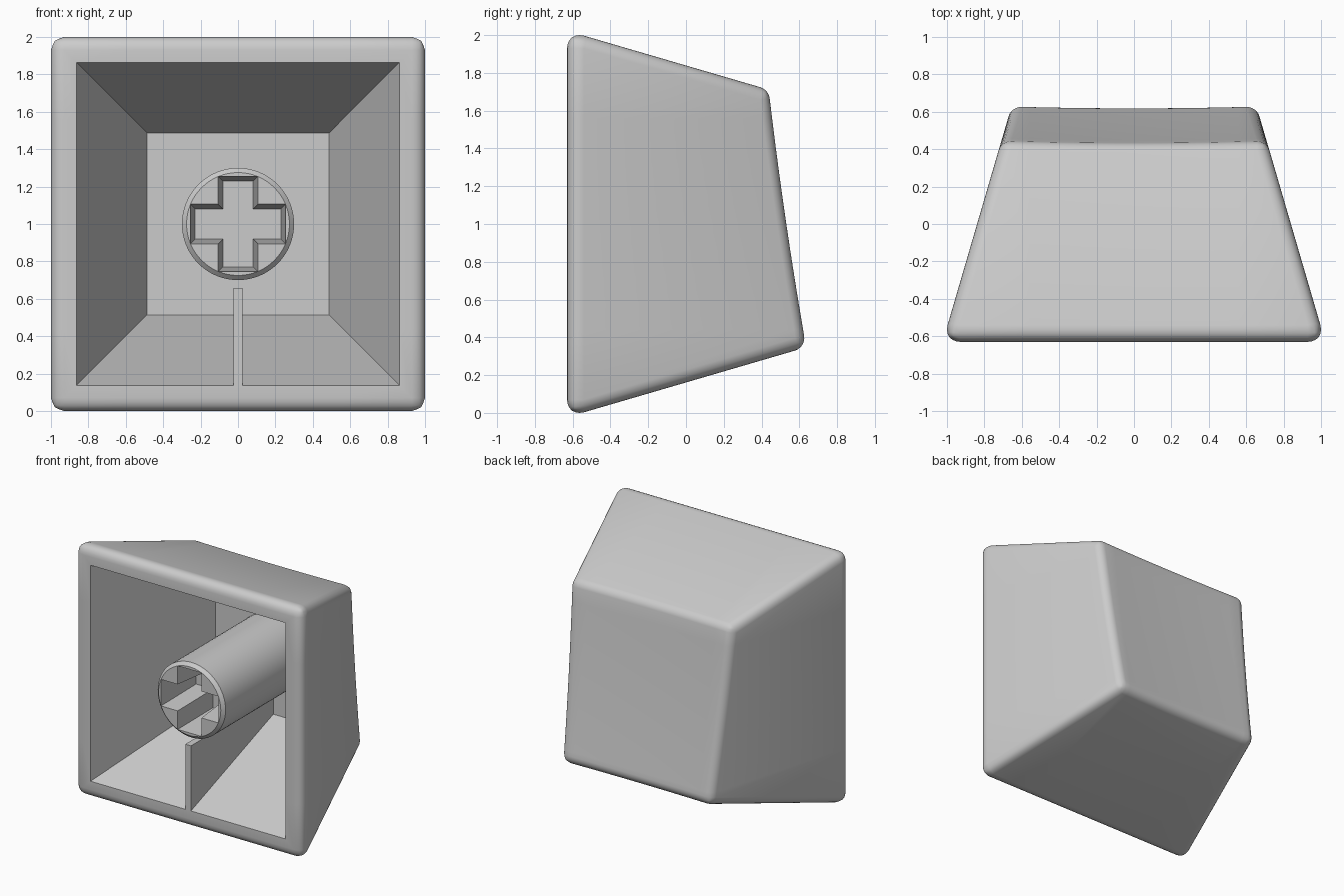
import bpy, bmesh, math
from mathutils import Vector

if "Cube" in bpy.data.objects:
    bpy.data.objects.remove(bpy.data.objects["Cube"], do_unlink=True)

FRONT, MID = -0.63, 1.0      # open rim plane, centre height
SLOPE, RADIUS = 0.292, 0.07  # wall draft and edge rounding

grey = bpy.data.materials.new("light_grey_plastic")
grey.use_nodes = True
grey.diffuse_color = (0.6, 0.6, 0.6, 1)
grey.node_tree.nodes["Principled BSDF"].inputs["Base Color"].default_value = (0.6, 0.6, 0.6, 1)


def make_object(name, bm, smooth=True):
    bmesh.ops.recalc_face_normals(bm, faces=bm.faces[:])
    mesh = bpy.data.meshes.new(name)
    bm.to_mesh(mesh)
    bm.free()
    mesh.materials.append(grey)
    obj = bpy.data.objects.new(name, mesh)
    bpy.context.collection.objects.link(obj)
    bpy.ops.object.select_all(action="DESELECT")
    obj.select_set(True)
    bpy.context.view_layer.objects.active = obj
    if smooth:
        bpy.ops.object.shade_smooth_by_angle(angle=math.radians(30))
    return obj


def loft(bm, rings):
    """Skin matching vertex rings and cap both ends."""
    loops = [[bm.verts.new(p) for p in ring] for ring in rings]
    for a, b in zip(loops, loops[1:]):
        for i in range(len(a)):
            j = (i + 1) % len(a)
            bm.faces.new((a[i], a[j], b[j], b[i]))
    bm.faces.new(loops[0])
    bm.faces.new(loops[-1])
    bmesh.ops.recalc_face_normals(bm, faces=bm.faces[:])


def apply_modifier(obj, mod):
    bpy.context.view_layer.objects.active = obj
    bpy.ops.object.modifier_apply(modifier=mod.name)


# Tapered outer shell with a tilted back
def wall_ring(y_low, y_high):
    low, high = (1.023 - SLOPE * (y - FRONT) for y in (y_low, y_high))
    return [(-low, y_low, MID - low), (low, y_low, MID - low),
            (high, y_high, MID + high), (-high, y_high, MID + high)]


bm = bmesh.new()
loft(bm, [wall_ring(FRONT, FRONT), wall_ring(0.638, 0.438)])

# Equal-radius rounding: bevel width follows each edge's angle
weights = bm.edges.layers.float.new("bevel_weight_edge")
for edge in bm.edges:
    edge[weights] = RADIUS * math.tan(edge.calc_face_angle() / 2) / 0.1
shell = make_object("cap_shell", bm, smooth=False)
bevel = shell.modifiers.new("rounding", "BEVEL")
bevel.limit_method, bevel.offset_type = "WEIGHT", "OFFSET"
bevel.width, bevel.segments = 0.1, 6
apply_modifier(shell, bevel)

# Shallow dish in the back face
bm = bmesh.new()
bm.from_mesh(shell.data)
for i in range(-4, 5):
    for axis in (Vector((1, 0, 0)), Vector((0, 0, 1))):
        bmesh.ops.bisect_plane(bm, geom=bm.verts[:] + bm.edges[:] + bm.faces[:],
                               plane_co=Vector((0, 0, MID)) + axis * i * 0.14,
                               plane_no=axis)
for v in bm.verts:
    if v.co.y > 0.3:
        u, w = v.co.x / 0.67, (v.co.z - 1.03) / 0.68
        v.co.y -= 0.01 * max(0, 2 - u * u - w * w)

# Hollow cavity pushed in from the rim
bm.normal_update()
opening = [f for f in bm.faces if f.normal.y < -0.999 and f.calc_center_median().y < FRONT + 0.001]
half = max(v.co.x for f in opening for v in f.verts)
bmesh.ops.inset_region(bm, faces=opening, thickness=half - 0.863, use_even_offset=True)
pushed = bmesh.ops.extrude_face_region(bm, geom=opening)["geom"]
bmesh.ops.delete(bm, geom=[f for f in opening if f.is_valid], context="FACES")
for v in (g for g in pushed if isinstance(g, bmesh.types.BMVert)):
    v.co.x *= 0.487 / 0.863
    v.co.z = MID + (v.co.z - MID) * 0.487 / 0.863
    v.co.y = 0.41
bmesh.ops.recalc_face_normals(bm, faces=bm.faces[:])
bm.to_mesh(shell.data)
bm.free()
bpy.context.view_layer.objects.active = shell
shell.select_set(True)
bpy.ops.object.shade_smooth_by_angle(angle=math.radians(30))


# Round stem with a chamfered mouth
def circle(r, y, n=64):
    return [(r * math.cos(k * math.tau / n), y, MID + r * math.sin(k * math.tau / n)) for k in range(n)]


bm = bmesh.new()
loft(bm, [circle(0.275, -0.61), circle(0.3, -0.585), circle(0.3, 0.42)])
stem = make_object("stem", bm, smooth=False)


# Tapered cross socket cut into the stem
def cross(arm, width, y):
    quarter = [(arm, -width), (arm, width), (width, width)]
    points = []
    for _ in range(4):
        points += quarter
        quarter = [(-b, a) for a, b in quarter]
    return [(a, y, MID + b) for a, b in points]


bm = bmesh.new()
loft(bm, [cross(0.256, 0.107, -0.62), cross(0.254, 0.106, -0.61), cross(0.23, 0.081, -0.2)])
cutter = make_object("socket_cutter", bm, smooth=False)
cutter.hide_render = True
cut = stem.modifiers.new("socket", "BOOLEAN")
cut.operation, cut.solver, cut.object = "DIFFERENCE", "EXACT", cutter
apply_modifier(stem, cut)
bpy.data.objects.remove(cutter, do_unlink=True)
stem.select_set(True)
bpy.ops.object.shade_smooth_by_angle(angle=math.radians(30))

# Thin support rib between the lower wall and the stem
bm = bmesh.new()
profile = [(FRONT, 0.135), (FRONT, 0.657), (0.42, 0.657), (0.42, 0.51)]
loft(bm, [[(x, y, z) for y, z in profile] for x in (-0.025, 0.025)])
make_object("support_rib", bm, smooth=False)
